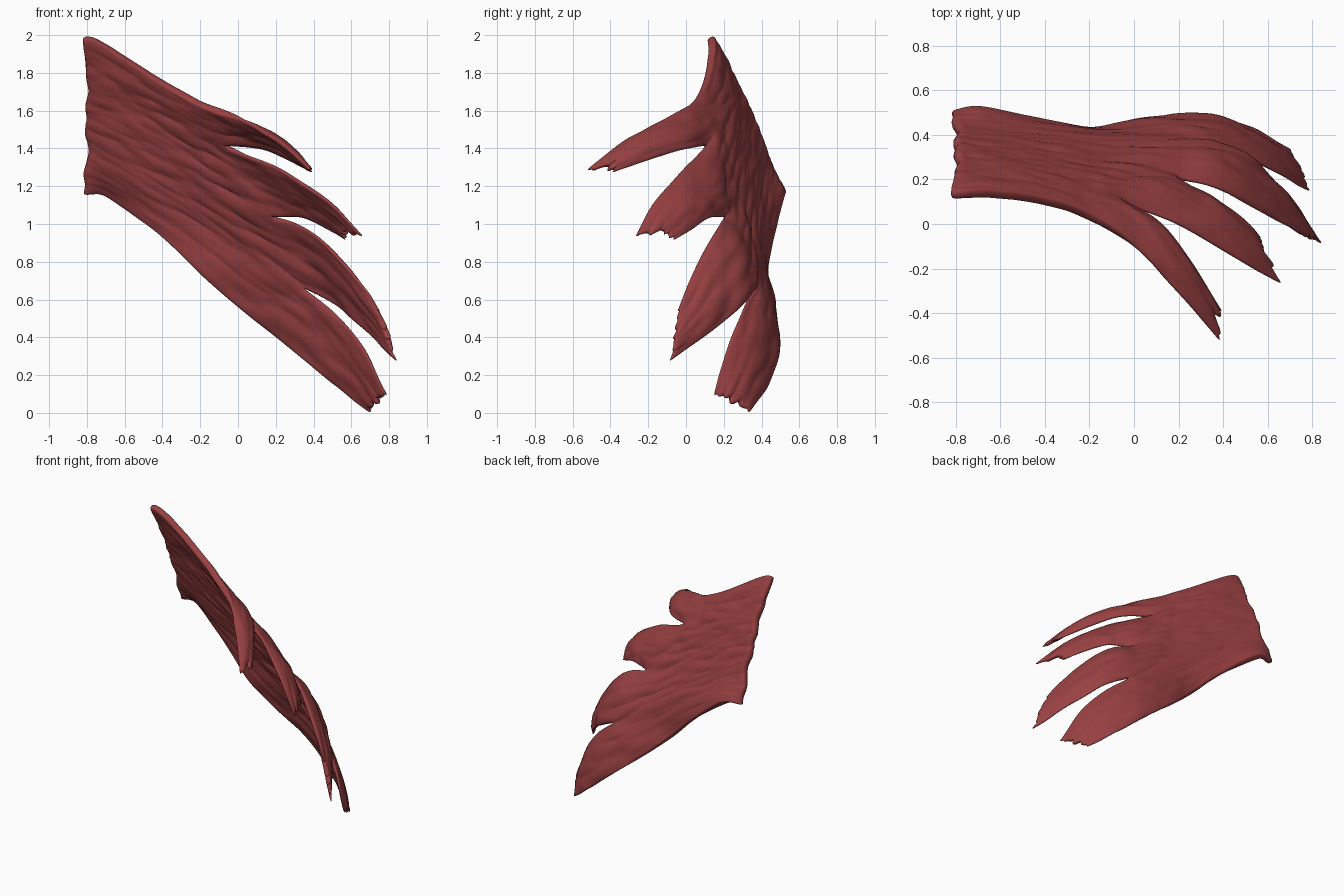
import bpy, bmesh, math, random
from mathutils import Vector, noise

if "Cube" in bpy.data.objects:
    bpy.data.objects.remove(bpy.data.objects["Cube"])

random.seed(4)
N, K, COLS = 56, 32, 18       # rows along fibres, row where slips part, columns per slip


def spline(pts, n):
    """Catmull-Rom through pts, resampled to n+1 evenly spaced points."""
    p = [Vector(q) for q in pts]
    p = [2 * p[0] - p[1]] + p + [2 * p[-1] - p[-2]]
    fine = []
    for i in range(1, len(p) - 2):
        a, b, c, d = p[i - 1:i + 3]
        for s in range(30):
            t = s / 30
            fine.append(0.5 * (2 * b + (c - a) * t + (2 * a - 5 * b + 4 * c - d) * t * t
                               + (3 * b - a - 3 * c + d) * t ** 3))
    fine.append(p[-2])
    acc = [0]
    for a, b in zip(fine, fine[1:]):
        acc.append(acc[-1] + (b - a).length)
    out, j = [], 0
    for i in range(n + 1):
        s = acc[-1] * i / n
        while j < len(acc) - 2 and acc[j + 1] < s:
            j += 1
        f = (s - acc[j]) / max(acc[j + 1] - acc[j], 1e-9)
        out.append(fine[j].lerp(fine[j + 1], min(f, 1)))
    return out


# Outer borders of the sheet
top_edge = spline([(-.82, .125, 1.985), (-.76, .135, 1.985), (-.6, .13, 1.885), (-.4, .10, 1.755),
                   (-.2, .03, 1.64), (0, -.1, 1.56), (.2, -.31, 1.45), (.385, -.525, 1.285)], N)
low_edge = spline([(-.82, .49, 1.155), (-.68, .515, 1.145), (-.4, .45, .93), (-.2, .42, .74),
                   (0, .455, .56), (.25, .495, .36), (.5, .44, .155), (.7, .335, .0)], N)

# Seams between slips: shared run, then lower border of one slip and upper border of the next
seams = [
    ([(-.80, .27, 1.72), (-.45, .22, 1.60), (-.07, .11, 1.42)],
     [(-.07, .11, 1.42), (.07, .04, 1.405), (.2, -.1, 1.37), (.40, -.40, 1.27)],
     [(-.07, .11, 1.42), (.1, .04, 1.345), (.3, -.06, 1.24), (.5, -.18, 1.10), (.665, -.27, .93)]),
    ([(-.80, .36, 1.53), (-.3, .29, 1.28), (.18, .21, 1.04)],
     [(.18, .21, 1.04), (.35, .12, 1.03), (.48, .03, .97), (.575, -.07, .91)],
     [(.18, .21, 1.04), (.32, .18, 1.0), (.5, .09, .85), (.65, .01, .68), (.755, -.05, .53)]),
    ([(-.80, .42, 1.36), (-.2, .37, 1.02), (.35, .36, .66)],
     [(.35, .36, .66), (.5, .31, .58), (.66, .16, .45), (.845, -.09, .27)],
     [(.35, .36, .66), (.5, .30, .54), (.66, .22, .35), (.795, .145, .085)]),
]
uppers, lowers = [top_edge], []
for shared, lower, upper in seams:
    base = spline(shared, K)
    lowers.append(base + spline(lower, N - K)[1:])
    uppers.append(base + spline(upper, N - K)[1:])
lowers.append(low_edge)

# Sheet of four slips, joined along the shared seams
bm = bmesh.new()
verts, weight, ripple = {}, {}, {}


def free(edge, row):
    """How much an edge is a free, thin border at this row."""
    return min(max((row - K + 4) / 7, .35 if edge in (0, 4) else 0), 1)


for f in range(4):
    rag = [random.uniform(0, .05) for _ in range(COLS + 1)]
    rag[0] = rag[-1] = 0
    if f < 2:                 # forked tips on the two upper slips
        rag = [r + .06 * math.exp(-((c / COLS - .55) / .15) ** 2) for c, r in enumerate(rag)]
    for r in range(N + 1):
        a, b = uppers[f][r], lowers[f][r]
        q = max(r - 1, 0)
        along = (a + b - uppers[f][q] - lowers[f][q]).normalized() if r else Vector((1, 0, 0))
        out = along.cross(b - a).normalized()
        if out.y < 0:
            out = -out
        for c in range(COLS + 1):
            edge = f if c == 0 else f + 1 if c == COLS else None
            key = ('seam', edge, r) if edge in (1, 2, 3) and r <= K else (f, r, c)
            if key not in verts:
                v = c / COLS
                co = a.lerp(b, v)
                belly = max(0, r - K + 8) / (N - K + 8)
                co += out * .026 * math.sin(math.pi * v) * math.sin(math.pi * min(belly, 1)) ** .7
                co -= along * rag[c] * max(0, (r - N + 7) / 7) ** 1.5
                if r < 4:
                    co.x += .03 * noise.noise((0, 5, co.z * 9)) * (1 - r / 4)
                verts[key] = bm.verts.new(co)
                fr = free(f, r) * (1 - v) ** 5 + free(f + 1, r) * v ** 5
                weight[verts[key]] = (1 - .75 * min(fr, 1)) * (1 - .4 * max(0, (r - N + 10) / 10))
                width = (b - a).length / .3
                ripple[verts[key]] = width * (noise.noise((r * .16, (f + v) * 5, 1)) * .010
                                              + noise.noise((r * .25, (f + v) * 11, 7)) * .005)
            verts[f, r, c] = verts[key]
    for r in range(N):
        for c in range(COLS):
            bm.faces.new([verts[f, r, c], verts[f, r + 1, c],
                          verts[f, r + 1, c + 1], verts[f, r, c + 1]])

# Fibre striations
bmesh.ops.recalc_face_normals(bm, faces=bm.faces)
bm.normal_update()
for v, d in ripple.items():
    v.co += v.normal * d
bm.verts.index_update()
weights = {v.index: w for v, w in weight.items()}

mesh = bpy.data.meshes.new("muscle_sheet")
bm.to_mesh(mesh)
bm.free()
obj = bpy.data.objects.new("muscle_sheet", mesh)
bpy.context.collection.objects.link(obj)
group = obj.vertex_groups.new(name="thickness")
for i, w in weights.items():
    group.add([i], w, 'REPLACE')

# Thickness and rounding
solid = obj.modifiers.new("thickness", 'SOLIDIFY')
solid.thickness = .055
solid.offset = 0
solid.vertex_group = "thickness"
rounding = obj.modifiers.new("rounding", 'SUBSURF')
rounding.levels = rounding.render_levels = 1
for p in mesh.polygons:
    p.use_smooth = True

mat = bpy.data.materials.new("muscle_red")
mat.diffuse_color = (.32, .052, .054, 1)
mat.use_nodes = True
mat.node_tree.nodes["Principled BSDF"].inputs["Base Color"].default_value = mat.diffuse_color
mesh.materials.append(mat)
